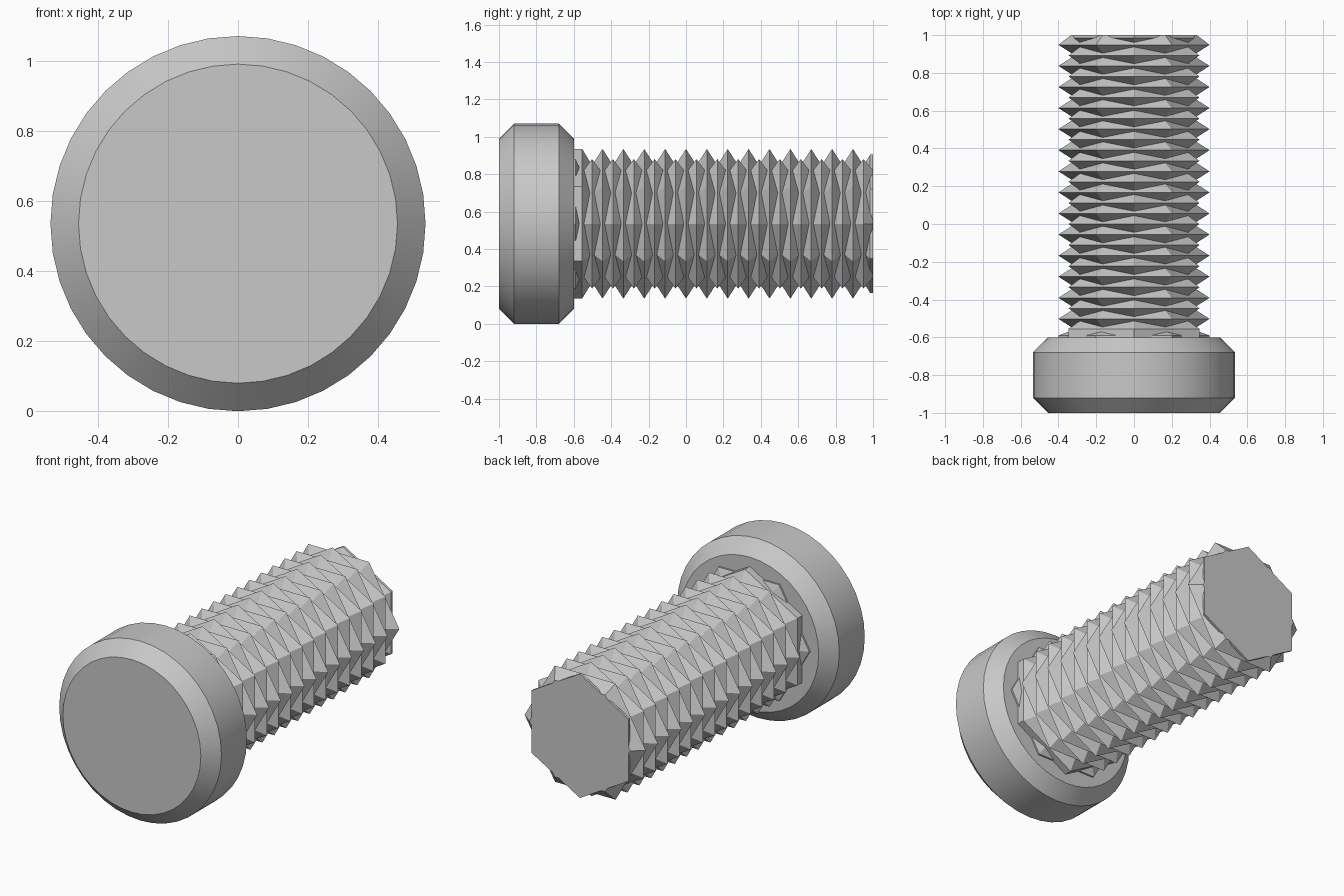
import bpy, bmesh, math

cube = bpy.data.objects.get("Cube")
if cube:
    bpy.data.objects.remove(cube, do_unlink=True)

AXIS_Z = 0.535
PITCH = 0.1116
TIP, VALLEY = 0.40, 0.313

steel = bpy.data.materials.new("plain_grey")
steel.use_nodes = True
grey = (0.58, 0.58, 0.58, 1)
steel.diffuse_color = grey
steel.node_tree.nodes["Principled BSDF"].inputs["Base Color"].default_value = grey


def lathe(name, profile, sides, turn=0.0):
    """Closed solid turned about the y axis from (y, radius) pairs."""
    bm = bmesh.new()
    rings = []
    for y, r in profile:
        angles = [turn + math.tau * i / sides for i in range(sides)]
        rings.append([bm.verts.new((r * math.cos(a), y, AXIS_Z + r * math.sin(a)))
                      for a in angles])
    for low, high in zip(rings, rings[1:]):
        for i in range(sides):
            j = (i + 1) % sides
            bm.faces.new((low[i], low[j], high[j], high[i]))
    bm.faces.new(rings[0])
    bm.faces.new(rings[-1])
    bmesh.ops.recalc_face_normals(bm, faces=bm.faces)
    mesh = bpy.data.meshes.new(name)
    bm.to_mesh(mesh)
    bm.free()
    mesh.materials.append(steel)
    obj = bpy.data.objects.new(name, mesh)
    bpy.context.collection.objects.link(obj)
    return obj


def activate(obj):
    bpy.ops.object.select_all(action="DESELECT")
    obj.select_set(True)
    bpy.context.view_layer.objects.active = obj


def teeth(first, count):
    """Zigzag profile: a valley before each sharp tip."""
    points = []
    for k in range(count):
        y = first + k * PITCH
        points += [(y - PITCH / 2, VALLEY), (y, TIP)]
    return points


# Round head with a chamfer at both ends
head = lathe("head", [(-1, 0.455), (-0.92, 0.535), (-0.68, 0.535), (-0.6, 0.455)],
             40, math.pi / 2)
activate(head)
bpy.ops.object.shade_smooth_by_angle(angle=math.radians(30))

# Shaft: two six-sided ridged rods, staggered by half a pitch and half a side
ridges = teeth(-4 * PITCH, 13)
shaft = lathe("knurled_shaft",
              [(-0.62, TIP), (-0.555, TIP)] + ridges
              + [(8.5 * PITCH, VALLEY), (0.985, 0.37), (1, 0.37)],
              6, math.pi / 2)
ridges = teeth(-4.5 * PITCH, 14)
second = lathe("staggered_ridges",
               [(-0.62, TIP), (-0.59, TIP)] + ridges + [(1, 0.333)], 6)

# Merge the two rods into one solid
union = shaft.modifiers.new("merge_ridges", "BOOLEAN")
union.operation = "UNION"
union.solver = "EXACT"
union.object = second
activate(shaft)
bpy.ops.object.modifier_apply(modifier=union.name)
bpy.data.objects.remove(second, do_unlink=True)
